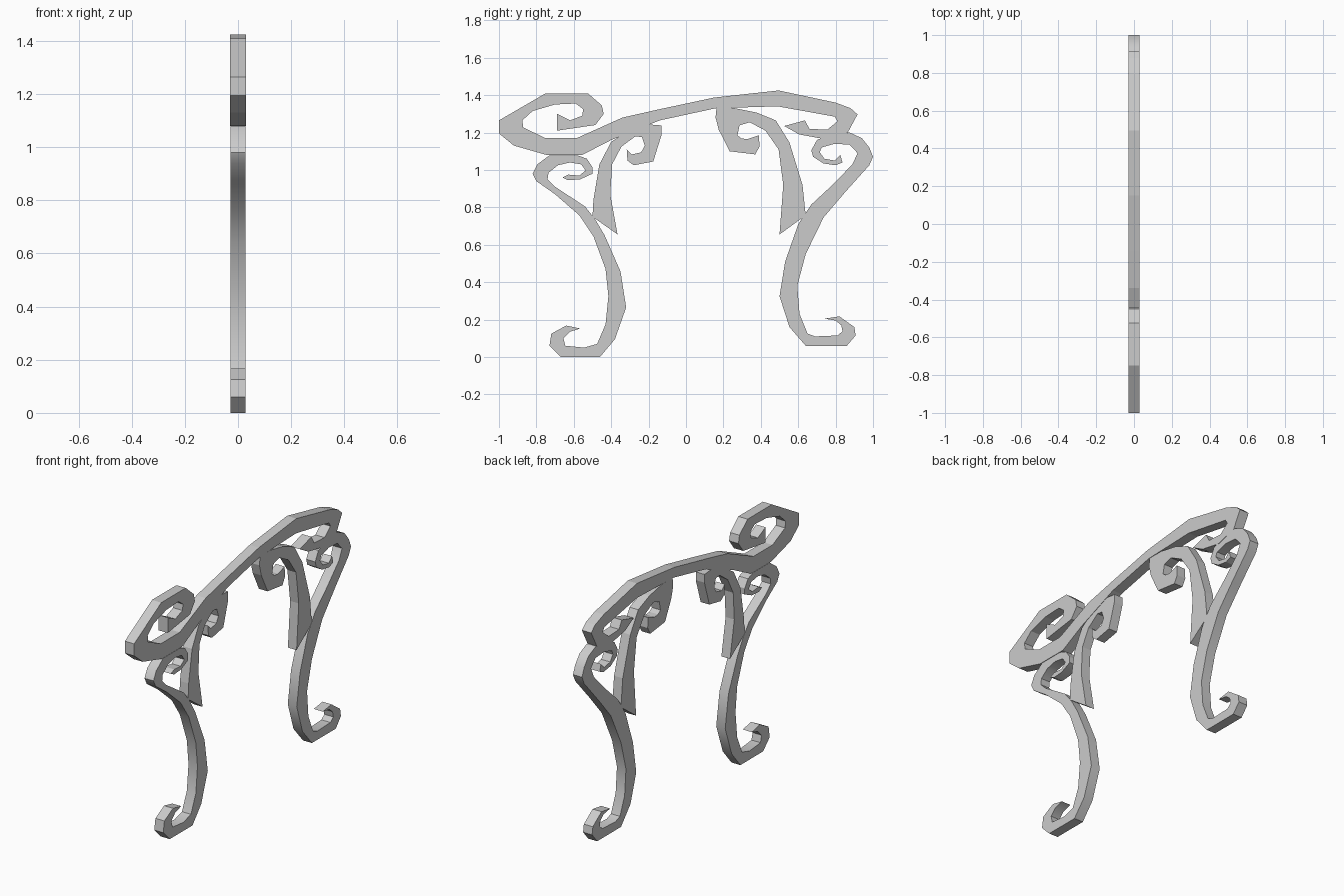
import bpy, bmesh, math


def scroll(name, outline, half, smooth=False):
    """Extrude a flat (y, z) scroll profile to a plate of thickness 2 * half along x."""
    bm = bmesh.new()
    face = bm.faces.new([bm.verts.new((-half, y, z)) for y, z in outline])
    side = bmesh.ops.extrude_face_region(bm, geom=[face], use_keep_orig=True)
    moved = [v for v in side["geom"] if isinstance(v, bmesh.types.BMVert)]
    bmesh.ops.translate(bm, verts=moved, vec=(2 * half, 0, 0))
    bmesh.ops.recalc_face_normals(bm, faces=bm.faces)
    caps = [f for f in bm.faces if len(f.verts) > 4]
    bmesh.ops.triangulate(bm, faces=caps, ngon_method="EAR_CLIP")
    mesh = bpy.data.meshes.new(name)
    bm.to_mesh(mesh)
    bm.free()
    obj = bpy.data.objects.new(name, mesh)
    bpy.context.collection.objects.link(obj)
    if smooth:
        bpy.ops.object.select_all(action="DESELECT")
        obj.select_set(True)
        bpy.context.view_layer.objects.active = obj
        bpy.ops.object.shade_smooth_by_angle(angle=math.radians(30))
    return obj


# Top rail: big curl on the left, long arch, small curl on the right
scroll("arched_rail", [
    (-.69, 1.21), (-.485, 1.24), (-.44, 1.30), (-.45, 1.345), (-.525, 1.41),
    (-.75, 1.41), (-1, 1.265), (-1, 1.195), (-.92, 1.13), (-.745, 1.08),
    (-.555, 1.08), (-.40, 1.16), (-.14, 1.265), (.16, 1.33), (.49, 1.34),
    (.795, 1.285), (.81, 1.26), (.755, 1.215), (.66, 1.22), (.635, 1.265),
    (.525, 1.235), (.605, 1.19), (.74, 1.165), (.865, 1.20), (.917, 1.297),
    (.88, 1.33), (.80, 1.36), (.495, 1.425), (.15, 1.387), (-.14, 1.325),
    (-.34, 1.28), (-.58, 1.172), (-.755, 1.172), (-.87, 1.227), (-.875, 1.265),
    (-.82, 1.315), (-.70, 1.35), (-.59, 1.355), (-.55, 1.325), (-.555, 1.29),
    (-.62, 1.265), (-.69, 1.30)], .03)

# S-shaped legs: tight scroll at the top, hooked foot at the bottom
scroll("left_leg", [
    (-.66, .96), (-.63, .945), (-.565, .95), (-.50, .98), (-.50, 1.015),
    (-.53, 1.06), (-.58, 1.078), (-.73, 1.078), (-.795, 1.03), (-.82, .98),
    (-.80, .94), (-.70, .87), (-.57, .757), (-.495, .645), (-.43, .47),
    (-.415, .325), (-.43, .175), (-.475, .07), (-.545, .05), (-.645, .06),
    (-.655, .10), (-.62, .135), (-.565, .152), (-.64, .168), (-.72, .125),
    (-.73, .06), (-.67, 0), (-.46, 0), (-.38, .095), (-.32, .265),
    (-.35, .457), (-.435, .65), (-.485, .735), (-.54, .805), (-.70, .91),
    (-.74, .95), (-.735, .985), (-.685, 1.025), (-.62, 1.04), (-.56, 1.03),
    (-.537, .997), (-.57, .97), (-.63, .975)], .029, True)

scroll("right_leg", [
    (.837, 1.04), (.80, 1.025), (.735, 1.035), (.68, 1.07), (.67, 1.105),
    (.70, 1.16), (.77, 1.19), (.875, 1.20), (.94, 1.17), (.98, 1.12),
    (1, 1.07), (.98, 1.025), (.85, .88), (.735, .745), (.64, .55),
    (.595, .38), (.607, .23), (.65, .125), (.69, .11), (.81, .115),
    (.837, .137), (.83, .17), (.80, .195), (.74, .205), (.82, .217),
    (.90, .16), (.907, .115), (.86, .06), (.64, .06), (.553, .16),
    (.50, .325), (.53, .51), (.60, .71), (.67, .815), (.78, .917),
    (.89, 1.03), (.917, 1.09), (.875, 1.135), (.795, 1.14), (.725, 1.12),
    (.715, 1.095), (.74, 1.06), (.795, 1.05), (.825, 1.08)], .029, True)

# Inner braces: curl under the rail, pointed tail against the leg
scroll("left_brace", [
    (-.50, .75), (-.495, .84), (-.463, 1.03), (-.40, 1.15), (-.28, 1.227),
    (-.195, 1.243), (-.13, 1.238), (-.13, 1.19), (-.175, 1.045), (-.28, 1.025),
    (-.313, 1.05), (-.317, 1.11), (-.29, 1.083), (-.24, 1.094), (-.22, 1.13),
    (-.235, 1.175), (-.27, 1.18), (-.345, 1.125), (-.395, 1.03), (-.405, .87),
    (-.366, .655)], .028)

scroll("right_brace", [
    (.39, 1.185), (.393, 1.125), (.37, 1.083), (.233, 1.10), (.175, 1.215),
    (.158, 1.28), (.163, 1.33), (.26, 1.33), (.377, 1.307), (.48, 1.265),
    (.553, 1.147), (.623, .92), (.64, .757), (.50, .655), (.52, .92),
    (.495, 1.11), (.425, 1.21), (.34, 1.255), (.286, 1.238), (.275, 1.185),
    (.297, 1.168), (.33, 1.165), (.36, 1.13), (.375, 1.175)][:22], .028)
